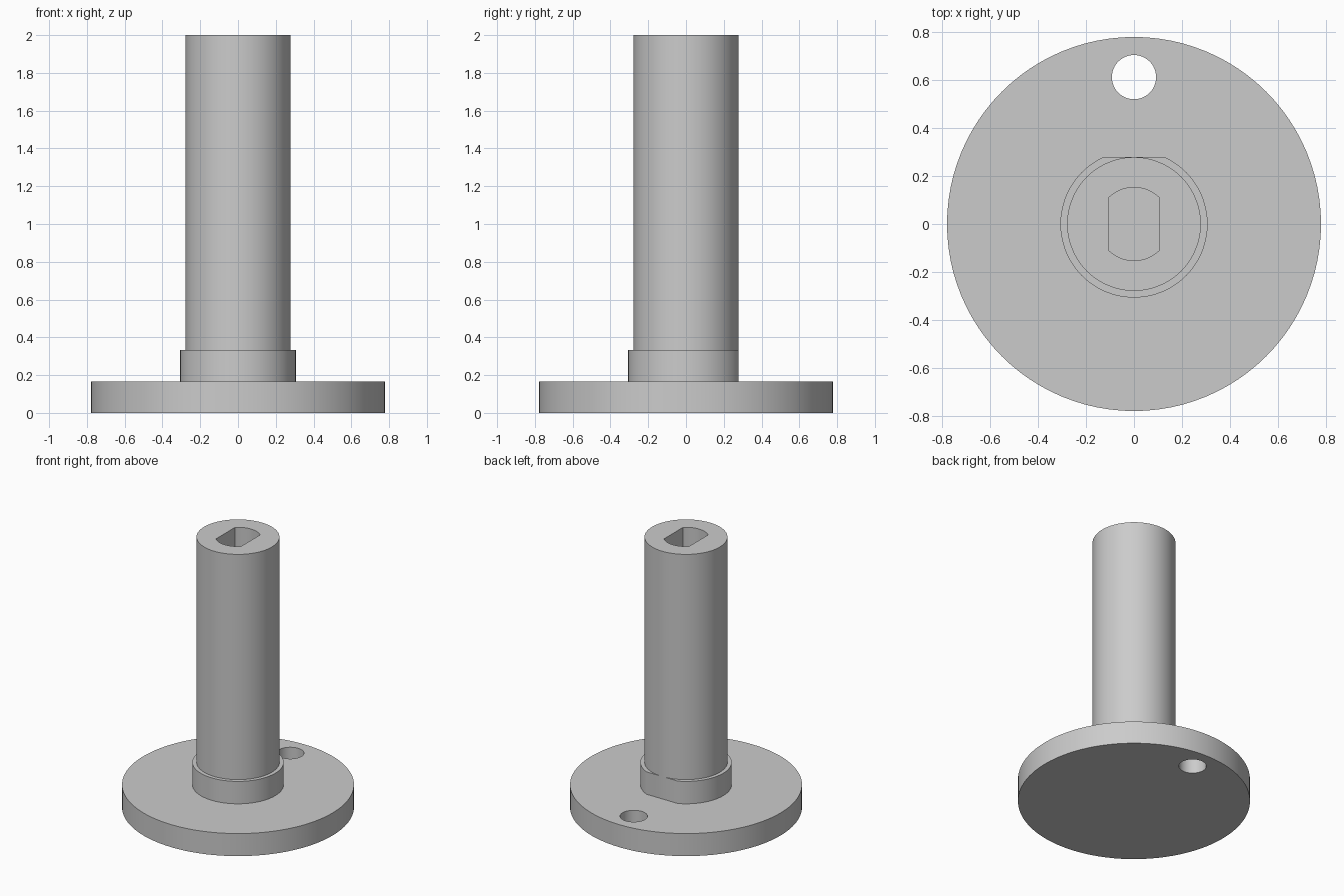
import bpy
import bmesh
from math import acos, cos, pi, radians, sin

default_cube = bpy.data.objects.get("Cube")
if default_cube:
    bpy.data.objects.remove(default_cube, do_unlink=True)

# Dimensions
BASE_R, BASE_H = 0.778, 0.167
COLLAR_R, COLLAR_TOP = 0.306, 0.333
SHAFT_R, TOP = 0.278, 2.0
HOLE_R, HOLE_Y = 0.092, 0.611
SLOT_R, SLOT_HALF, SLOT_DEPTH = 0.152, 0.103, 0.55

grey = bpy.data.materials.new("plain grey")
grey.use_nodes = True
colour = (0.6, 0.6, 0.6, 1.0)
grey.diffuse_color = colour
grey.node_tree.nodes["Principled BSDF"].inputs["Base Color"].default_value = colour


def arc(radius, start, end, steps, y=0.0):
    return [(radius * cos(start + (end - start) * i / steps),
             y + radius * sin(start + (end - start) * i / steps))
            for i in range(steps + 1)]


def circle(radius, steps=96, y=0.0):
    return arc(radius, 0, 2 * pi, steps, y)[:-1]


def prism(name, outline, bottom, top):
    """Extrude a closed outline between two heights."""
    bm = bmesh.new()
    face = bm.faces.new([bm.verts.new((x, y, bottom)) for x, y in outline])
    extruded = bmesh.ops.extrude_face_region(bm, geom=[face], use_keep_orig=True)
    for item in extruded["geom"]:
        if isinstance(item, bmesh.types.BMVert):
            item.co.z = top
    bmesh.ops.recalc_face_normals(bm, faces=bm.faces)
    mesh = bpy.data.meshes.new(name)
    bm.to_mesh(mesh)
    bm.free()
    mesh.materials.append(grey)
    obj = bpy.data.objects.new(name, mesh)
    bpy.context.collection.objects.link(obj)
    return obj


def select(obj):
    bpy.ops.object.select_all(action="DESELECT")
    obj.select_set(True)
    bpy.context.view_layer.objects.active = obj


def cut(obj, cutter):
    mod = obj.modifiers.new("cut", "BOOLEAN")
    mod.operation = "DIFFERENCE"
    mod.solver = "EXACT"
    mod.object = cutter
    select(obj)
    bpy.ops.object.modifier_apply(modifier=mod.name)
    bpy.data.objects.remove(cutter, do_unlink=True)


# Round base with a through hole near the back edge
base = prism("base_disc", circle(BASE_R), 0, BASE_H)
cut(base, prism("hole_cutter", circle(HOLE_R, 48, HOLE_Y), -0.1, BASE_H + 0.1))

# Collar with a flat at the back, level with the shaft
flat = acos(SHAFT_R / COLLAR_R)
collar = prism("collar", arc(COLLAR_R, pi / 2 + flat, 5 * pi / 2 - flat, 88),
               BASE_H, COLLAR_TOP)

# Shaft with a blind socket that has two flat sides
shaft = prism("shaft", circle(SHAFT_R), COLLAR_TOP, TOP)
corner = acos(SLOT_HALF / SLOT_R)
socket = (arc(SLOT_R, corner, pi - corner, 24)
          + arc(SLOT_R, pi + corner, 2 * pi - corner, 24))
cut(shaft, prism("socket_cutter", socket, TOP - SLOT_DEPTH, TOP + 0.1))

for part in (base, collar, shaft):
    select(part)
    bpy.ops.object.shade_smooth_by_angle(angle=radians(30))
